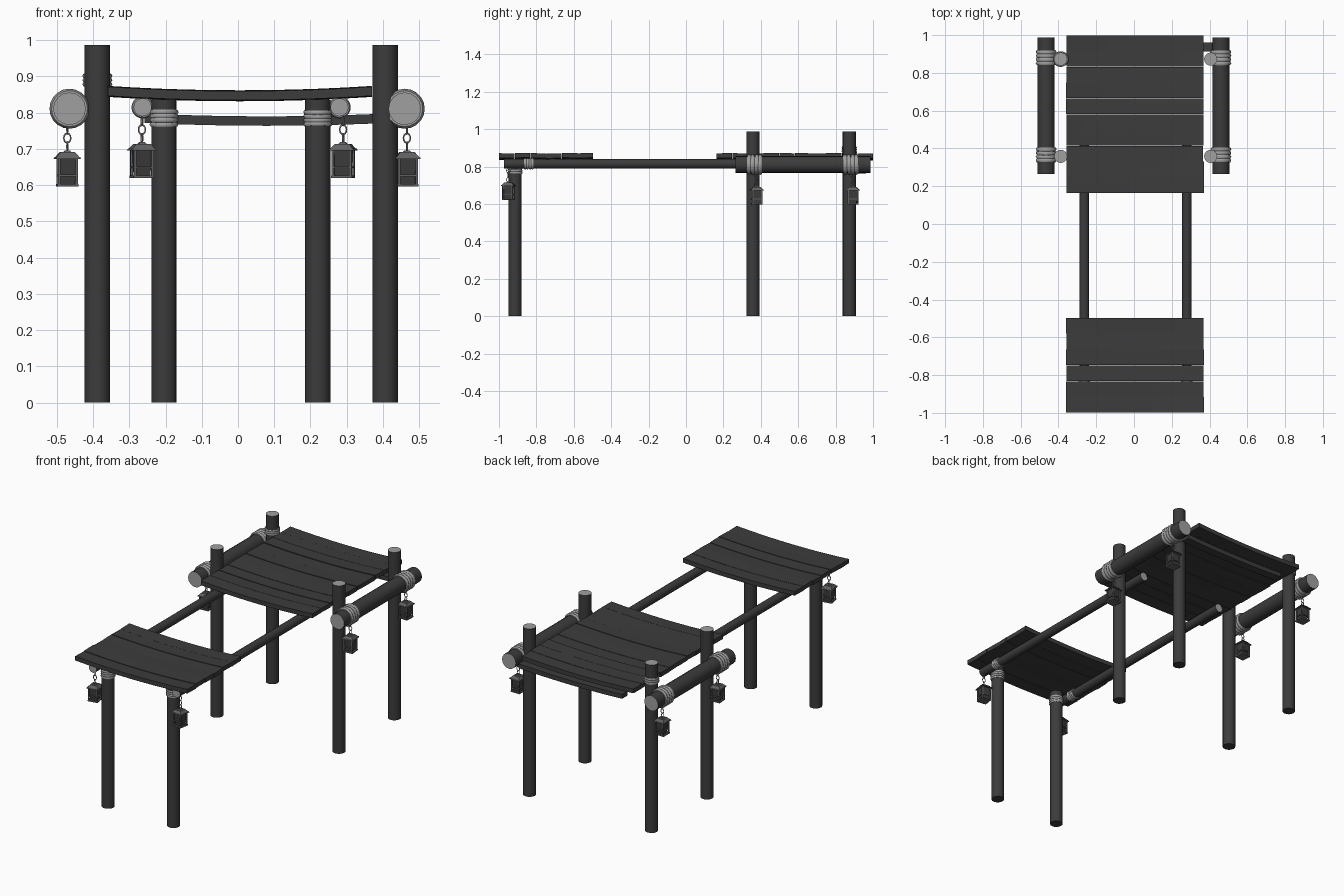
import bpy, bmesh, math, random
from mathutils import Matrix, Vector

if "Cube" in bpy.data.objects:
    bpy.data.objects.remove(bpy.data.objects["Cube"])

random.seed(4)


def material(name, v):
    m = bpy.data.materials.new(name)
    m.diffuse_color = (v, v, v, 1)
    m.use_nodes = True
    m.node_tree.nodes["Principled BSDF"].inputs["Base Color"].default_value = m.diffuse_color
    return m


DARK = material("dark_wood", 0.045)
LIGHT = material("pale_grey", 0.35)
IRON = material("lantern_grey", 0.12)


def finish(bm, name, mats, angle=35):
    bmesh.ops.recalc_face_normals(bm, faces=bm.faces)
    me = bpy.data.meshes.new(name)
    bm.to_mesh(me)
    bm.free()
    for m in mats:
        me.materials.append(m)
    ob = bpy.data.objects.new(name, me)
    bpy.context.collection.objects.link(ob)
    bpy.ops.object.select_all(action='DESELECT')
    ob.select_set(True)
    bpy.context.view_layer.objects.active = ob
    bpy.ops.object.shade_smooth_by_angle(angle=math.radians(angle))
    return ob


# Round timber between two points, with pale cut ends
def timber(name, a, b, r, dark_foot=False):
    a, b = Vector(a), Vector(b)
    d = b - a
    bm = bmesh.new()
    mat = Matrix.Translation((a + b) / 2) @ d.to_track_quat('Z', 'Y').to_matrix().to_4x4()
    bmesh.ops.create_cone(bm, cap_ends=True, segments=16, radius1=r, radius2=r,
                          depth=d.length, matrix=mat)
    for f in bm.faces:
        if len(f.verts) > 4:
            low = (f.calc_center_median() - a).length < 1e-4
            f.material_index = 0 if dark_foot and low else 1
    return finish(bm, name, [DARK, LIGHT])


# Torus added to a bmesh; stretch lengthens it along local x for chain links
def torus(bm, mat, R, r, n=20, k=6, stretch=1.0):
    rows = []
    for i in range(n):
        u = 2 * math.pi * i / n
        row = []
        for j in range(k):
            v = 2 * math.pi * j / k
            q = R + r * math.cos(v)
            row.append(bm.verts.new(mat @ Vector((q * math.cos(u) * stretch,
                                                  q * math.sin(u), r * math.sin(v)))))
        rows.append(row)
    for i in range(n):
        for j in range(k):
            p, q = rows[i], rows[(i + 1) % n]
            bm.faces.new((p[j], q[j], q[(j + 1) % k], p[(j + 1) % k]))


# Rope lashing: a stack of slightly uneven coils
def lashing(name, center, axis, R, width, coils, tilt=0.05):
    bm = bmesh.new()
    rot = Vector(axis).to_track_quat('Z', 'Y').to_matrix().to_4x4()
    step = width / coils
    for i in range(coils):
        off = Matrix.Translation((0, 0, (i - (coils - 1) / 2) * step))
        wob = Matrix.Rotation(random.uniform(-tilt, tilt), 4, 'X')
        torus(bm, Matrix.Translation(center) @ rot @ off @ wob, R, step * 0.56)
    finish(bm, name, [LIGHT], 60)


# Sagging board: subdivided bar bent to a shallow parabola
def board(name, x0, x1, y0, y1, z, thick, sag, skew=0.0):
    bm = bmesh.new()
    n = 10
    rings = []
    for i in range(n + 1):
        t = i / n
        x = x0 + (x1 - x0) * t
        dz = z + sag * (2 * t - 1) ** 2
        rings.append([bm.verts.new((x, y, dz + h + s * skew)) for y, h, s in
                      ((y0, 0, -1), (y1, 0, 1), (y1, thick, 1), (y0, thick, -1))])
    for p, q in zip(rings, rings[1:]):
        for j in range(4):
            bm.faces.new((p[j], p[(j + 1) % 4], q[(j + 1) % 4], q[j]))
    bm.faces.new(rings[0])
    bm.faces.new(rings[-1])
    finish(bm, name, [DARK])


def deck(name, y0, y1, count):
    w = (y1 - y0) / count
    for i in range(count):
        e = [random.uniform(0, 0.004) for _ in range(2)]
        board(f"{name}_board_{i + 1}", -0.36 + e[0], 0.37 - e[1],
              y0 + i * w + 0.0008, y0 + (i + 1) * w - 0.0008,
              0.834 + random.uniform(-0.002, 0.002), 0.025, 0.012,
              random.uniform(-0.0015, 0.0015))


# Square frustum for lantern parts
def block(bm, mat, z0, z1, w0, w1, x=0, y=0, index=0):
    v = [bm.verts.new(mat @ Vector((x + sx * w / 2, y + sy * w / 2, z)))
         for z, w in ((z0, w0), (z1, w1))
         for sx, sy in ((-1, -1), (1, -1), (1, 1), (-1, 1))]
    for f in ((3, 2, 1, 0), (4, 5, 6, 7), (0, 1, 5, 4), (1, 2, 6, 5), (2, 3, 7, 6), (3, 0, 4, 7)):
        bm.faces.new([v[i] for i in f]).material_index = index


# Lantern with roof, caged body and chain; z is the underside of its base
def lantern(name, x, y, z, hook, turn):
    m = Matrix.Translation((x, y, z)) @ Matrix.Rotation(turn, 4, 'Z')
    bm = bmesh.new()
    block(bm, m, 0, 0.007, 0.058, 0.058)
    block(bm, m, 0.007, 0.078, 0.040, 0.048, index=1)
    for sx in (-1, 1):
        for sy in (-1, 1):
            block(bm, m, 0.007, 0.078, 0.007, 0.007, sx * 0.0245, sy * 0.0245)
    block(bm, m, 0.027, 0.032, 0.055, 0.055)
    block(bm, m, 0.076, 0.081, 0.070, 0.066)
    block(bm, m, 0.081, 0.094, 0.062, 0.040)
    block(bm, m, 0.094, 0.099, 0.022, 0.014)
    finish(bm, name, [IRON, DARK])
    bm = bmesh.new()
    span = hook - (z + 0.097)
    for i in range(3):
        c = Matrix.Translation((x, y, z + 0.097 + span * (i + 0.5) / 3))
        torus(bm, c @ Matrix.Rotation(turn + i * math.pi / 2, 4, 'Z')
              @ Matrix.Rotation(math.pi / 2, 4, 'Y') @ Matrix.Rotation(0, 4, 'X'),
              0.0095, 0.0022, 12, 5, (span / 6 + 0.002) / 0.0105)
    finish(bm, name + "_chain", [LIGHT], 60)


# Decks and the loose cross board beneath the rear one
deck("front_deck", -1.0, -0.496, 6)
deck("rear_deck", 0.163, 1.0, 10)
board("rear_cross_board", -0.258, 0.415, 0.912, 0.962, 0.764, 0.026, 0.008)

for side, tag in ((-1, "left"), (1, "right")):
    left = side < 0
    px = -0.388 if left else 0.406      # rear post
    lx = -0.465 if left else 0.460      # side log
    fx = -0.204 if left else 0.220      # front post
    rx = -0.263 if left else 0.280      # rail

    # Posts
    timber(f"{tag}_front_post", (fx, -0.914, 0), (fx, -0.914, 0.836), 0.035, True)
    for y, row in ((0.358, "middle"), (0.873, "rear")):
        timber(f"{tag}_{row}_post", (px, y, 0), (px, y, 0.987), 0.035, True)
        # Log lashings and hanging lanterns
        lashing(f"{tag}_{row}_log_rope", (lx, y + 0.008, 0.811), (0, 1, 0), 0.044, 0.08, 4)
        lantern(f"{tag}_{row}_lantern", lx + side * 0.006, y + 0.02, 0.597, 0.766,
                random.uniform(-0.15, 0.15))

    # Side log and rail
    timber(f"{tag}_side_log", (lx, 0.265, 0.811), (lx, 0.987, 0.811), 0.045)
    timber(f"{tag}_rail", (rx, -0.973, 0.815), (rx, 0.42, 0.815), 0.025)

    # Front lashings and lantern
    lashing(f"{tag}_front_post_rope", (fx, -0.914, 0.785), (0, 0, 1), 0.034, 0.045, 4)
    lashing(f"{tag}_rail_rope", (rx, -0.84, 0.815), (0, 1, 0), 0.024, 0.05, 4)
    lantern(f"{tag}_front_lantern", rx + 0.004 + side * 0.006, -0.95, 0.62, 0.79,
            random.uniform(-0.2, 0.2))

# Extra rope on the left rear post
lashing("left_rear_post_rope", (-0.388, 0.873, 0.89), (0, 0, 1), 0.035, 0.035, 3)
